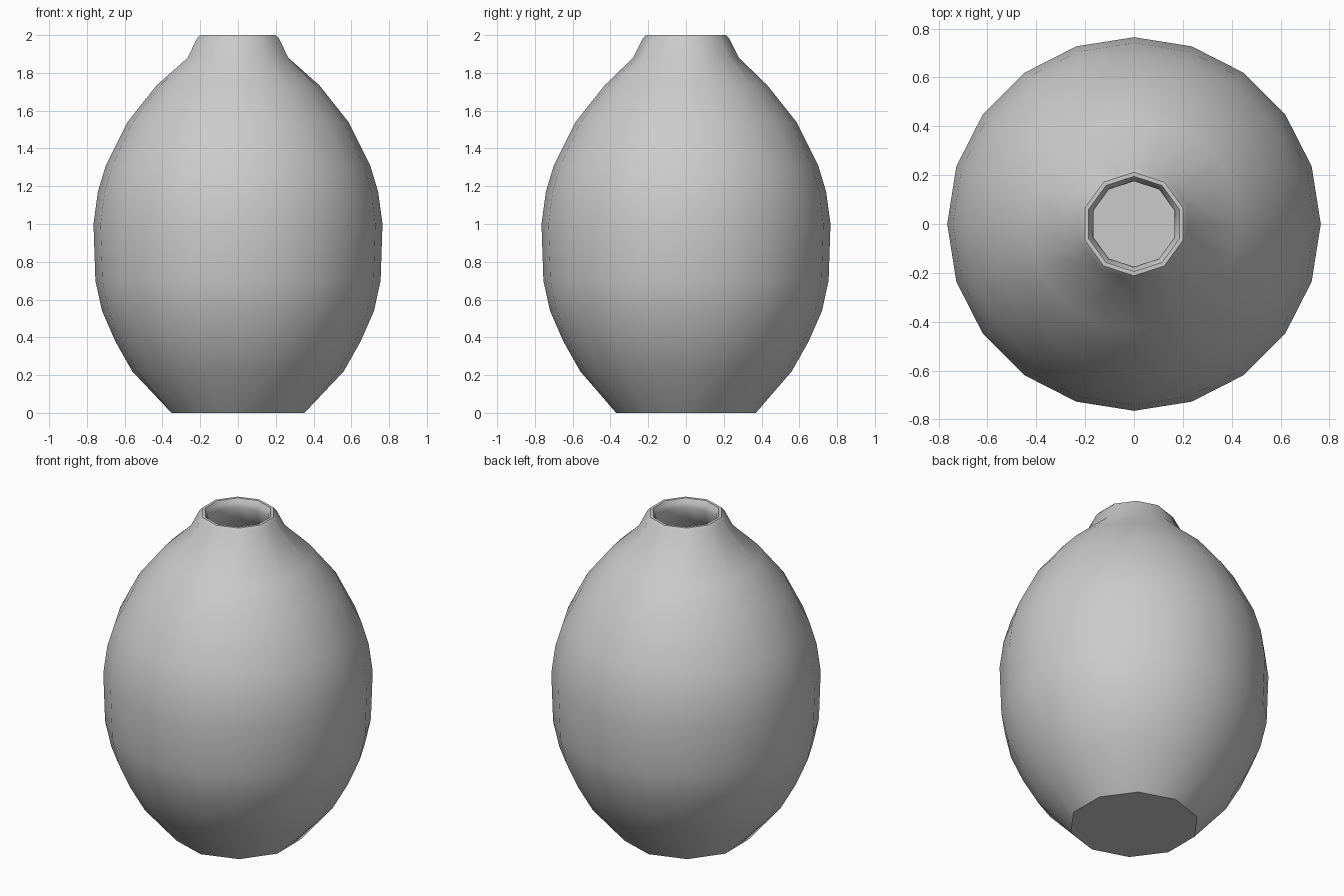
import bpy, bmesh, math

if "Cube" in bpy.data.objects:
    bpy.data.objects.remove(bpy.data.objects["Cube"])

SIDES = 20

# Wall profile from base to rim, then down inside to the floor: radius, height, coarse ring?
PROFILE = [
    (0.37, 0.00, True), (0.56, 0.22, False), (0.65, 0.38, False),
    (0.72, 0.54, False), (0.755, 0.70, False), (0.765, 1.00, False),
    (0.742, 1.17, False), (0.70, 1.31, False), (0.585, 1.54, False),
    (0.43, 1.735, False), (0.28, 1.88, True),
    (0.23, 1.98, True), (0.212, 2.00, True), (0.195, 2.00, True),
    (0.18, 1.975, True), (0.175, 1.95, True), (0.20, 1.86, True),
    (0.37, 1.69, False), (0.52, 1.50, False), (0.64, 1.28, False),
    (0.70, 1.00, False), (0.66, 0.56, False), (0.50, 0.25, False),
    (0.34, 0.08, True),
]


def add_ring(bm, radius, z, coarse):
    """Ring of vertices; a coarse ring has half as many visible corners."""
    ring = []
    for i in range(SIDES):
        a = 2 * math.pi * i / SIDES
        r = radius
        if coarse and i % 2 == 0:
            r *= math.cos(2 * math.pi / SIDES)
        ring.append(bm.verts.new((r * math.cos(a), r * math.sin(a), z)))
    return ring


# Hollow vase body
bm = bmesh.new()
rings = [add_ring(bm, *p) for p in PROFILE]
for low, high in zip(rings, rings[1:]):
    for i in range(SIDES):
        j = (i + 1) % SIDES
        bm.faces.new((low[i], low[j], high[j], high[i]))
bm.faces.new(list(reversed(rings[0])))   # underside
bm.faces.new(rings[-1])                  # inner floor
bmesh.ops.recalc_face_normals(bm, faces=bm.faces[:])

mesh = bpy.data.meshes.new("vase")
bm.to_mesh(mesh)
bm.free()
vase = bpy.data.objects.new("vase", mesh)
bpy.context.collection.objects.link(vase)

# Plain grey clay
clay = bpy.data.materials.new("grey_clay")
clay.diffuse_color = (0.6, 0.6, 0.6, 1.0)
clay.use_nodes = True
clay.node_tree.nodes["Principled BSDF"].inputs["Base Color"].default_value = clay.diffuse_color
mesh.materials.append(clay)

# Smooth wall with a crisp base edge
bpy.context.view_layer.objects.active = vase
vase.select_set(True)
bpy.ops.object.shade_smooth_by_angle(angle=math.radians(45))
